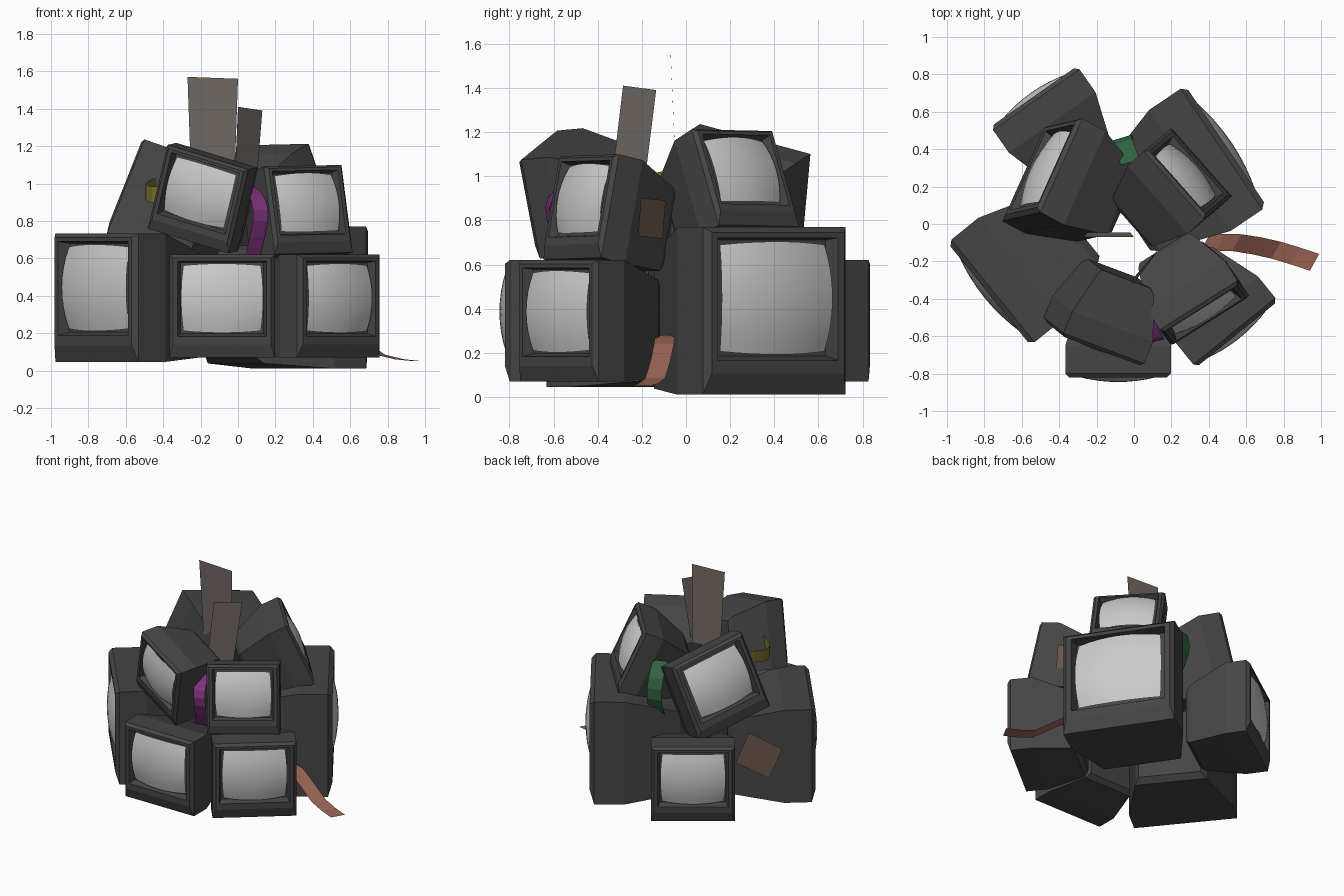
import bpy, bmesh
from math import radians
from mathutils import Matrix, Vector

if "Cube" in bpy.data.objects:
    bpy.data.objects.remove(bpy.data.objects["Cube"])


def material(name, *rgb):
    m = bpy.data.materials.new(name)
    m.diffuse_color = (*rgb, 1)
    m.use_nodes = True
    m.node_tree.nodes["Principled BSDF"].inputs["Base Color"].default_value = m.diffuse_color
    return m


CASE = material("dark_plastic", 0.06, 0.06, 0.06)
GLASS = material("screen_glass", 0.6, 0.6, 0.6)
PATCH = material("brown_label", 0.14, 0.09, 0.07)
CARD = material("grey_card", 0.17, 0.145, 0.13)


def add_object(name, bm, mat, matrix=None):
    mesh = bpy.data.meshes.new(name)
    bm.to_mesh(mesh)
    bm.free()
    mesh.materials.append(mat)
    ob = bpy.data.objects.new(name, mesh)
    bpy.context.collection.objects.link(ob)
    if matrix:
        ob.matrix_world = matrix
    return ob


# Casing loops from the screen recess, over the bezel, to the narrow back:
# (depth, half width, bottom, top)
LOOPS = [(0.05, 0.222, -0.148, 0.232),
         (0.0, 0.238, -0.162, 0.24),
         (0.0, 0.262, -0.205, 0.258),
         (0.022, 0.2825, -0.275, 0.275),
         (0.17, 0.2825, -0.275, 0.275),
         (0.44, 0.195, -0.255, 0.185),
         (0.47, 0.17, -0.225, 0.155)]


def casing(name, matrix):
    bm = bmesh.new()
    rings = []
    for d, w, lo, hi in LOOPS:
        rings.append([bm.verts.new(p) for p in
                      ((-w, d, lo), (w, d, lo), (w, d, hi), (-w, d, hi))])
    for a, b in zip(rings, rings[1:]):
        for i in range(4):
            j = (i + 1) % 4
            bm.faces.new((a[i], a[j], b[j], b[i]))
    bm.faces.new(rings[0])
    bm.faces.new(rings[-1])
    bmesh.ops.recalc_face_normals(bm, faces=bm.faces)
    add_object(name, bm, CASE, matrix)


def screen(name, matrix):
    bm = bmesh.new()
    bmesh.ops.create_grid(bm, x_segments=8, y_segments=8, size=1)
    for v in bm.verts:
        u, w = v.co.x, v.co.y
        bulge = (1 - u * u * 0.5 - w * w * 0.5)
        v.co = (0.207 * u * (1 + 0.06 * (1 - w * w)),
                0.035 - 0.06 * bulge,
                0.042 + 0.175 * w * (1 + 0.06 * (1 - u * u)))
    for f in bm.faces:
        f.smooth = True
    add_object(name, bm, GLASS, matrix)


def label(name, matrix, side, turn):
    # square sticker on the tapering flank of a casing
    bm = bmesh.new()
    bmesh.ops.create_grid(bm, x_segments=1, y_segments=1, size=0.1)
    along = Vector((-side * 0.0875, 0.27, 0)).normalized()
    up = Vector((0, 0, 1))
    c = Vector((side * 0.25, 0.305, -0.005))
    t = Matrix.Rotation(radians(turn), 3, 'Z')
    for v in bm.verts:
        p = t @ v.co
        v.co = c + along * p.x + up * p.y
    add_object(name, bm, PATCH, matrix)


# Televisions: name, front centre, scale, yaw, pitch, roll
SETS = [("front_lower", (-0.085, -0.82, 0.345), 1.0, -90, 0, 0),
        ("right_front_lower", (0.55, -0.59, 0.345), 1.0, -51, 0, 0),
        ("right_back_lower", (0.4925, 0.417, 0.39), 1.38, 34, 0, 0),
        ("back_lower", (-0.535, 0.6825, 0.345), 1.0, 125, 0, 0),
        ("left_lower", (-0.775, -0.375, 0.39), 1.25, 219, 0, 0),
        ("front_upper", (-0.22, -0.64, 0.915), 0.85, 248, -5, 16),
        ("right_front_upper", (0.385, -0.49, 0.865), 0.87, -58, 12, -1),
        ("right_back_upper", (0.30, 0.28, 1.0), 0.86, 42, 24, 1),
        ("left_back_upper", (-0.5075, 0.30, 0.92), 1.0, 151.5, 17, -14.5)]

frames = {}
for name, loc, s, yaw, pitch, roll in SETS:
    m = (Matrix.Translation(loc)
         @ Matrix.Rotation(radians(yaw + 90), 4, 'Z')
         @ Matrix.Rotation(radians(-pitch), 4, 'X')
         @ Matrix.Rotation(radians(roll), 4, 'Y')
         @ Matrix.Scale(s, 4))
    frames[name] = m
    casing(name + "_television", m)
    screen(name + "_screen", m)

label("right_label", frames["right_front_upper"], 1, 8)
label("left_label", frames["left_lower"], -1, 22)


def ribbon(name, points, width, mat):
    # flat strip swept along a smoothed path
    pts = [Vector(p) for p in points]
    ext = [2 * pts[0] - pts[1]] + pts + [2 * pts[-1] - pts[-2]]
    path = []
    for a, b, c, d in zip(ext, ext[1:], ext[2:], ext[3:]):
        for t in (0, 0.5):
            path.append(0.5 * (2 * b + (c - a) * t + (2 * a - 5 * b + 4 * c - d) * t * t
                               + (3 * b - a - 3 * c + d) * t ** 3))
    path.append(pts[-1])
    half = Vector(width) / 2
    bm = bmesh.new()
    rows = [(bm.verts.new(p - half), bm.verts.new(p + half)) for p in path]
    for a, b in zip(rows, rows[1:]):
        bm.faces.new((a[0], a[1], b[1], b[0]))
    add_object(name, bm, mat)


# Ribbon cables
ribbon("purple_cable", [(0.06, -0.5, 0.98), (0.11, -0.61, 0.91), (0.12, -0.62, 0.8),
                        (0.08, -0.54, 0.62)], (0.08, 0.02, 0), material("purple", 0.2, 0.03, 0.2))
ribbon("green_cable", [(-0.02, 0.33, 1.0), (-0.06, 0.44, 0.92), (-0.06, 0.46, 0.77),
                       (-0.04, 0.38, 0.6)], (-0.1, -0.03, 0), material("green", 0.03, 0.12, 0.05))
ribbon("yellow_cable", [(-0.44, -0.06, 0.99), (-0.495, -0.2, 0.96), (-0.46, -0.33, 0.94),
                        (-0.36, -0.4, 0.96)], (0, 0, 0.085), material("yellow", 0.2, 0.17, 0.03))
ribbon("red_cable", [(0.38, -0.1, 0.28), (0.55, -0.1, 0.24), (0.76, -0.14, 0.085),
                     (0.965, -0.205, 0.05)], (-0.05, -0.09, 0), material("salmon", 0.33, 0.13, 0.09))


def card(name, corners):
    bm = bmesh.new()
    bm.faces.new([bm.verts.new(c) for c in corners])
    add_object(name, bm, CARD)


# Upright cards on top
card("tall_card", [(-0.25, -0.045, 1.0), (-0.02, -0.045, 0.99), (0, -0.07, 1.56), (-0.27, -0.07, 1.57)])
card("short_card", [(-0.02, -0.34, 0.95), (0.095, -0.19, 0.95), (0.13, -0.135, 1.39), (0, -0.285, 1.41)])
